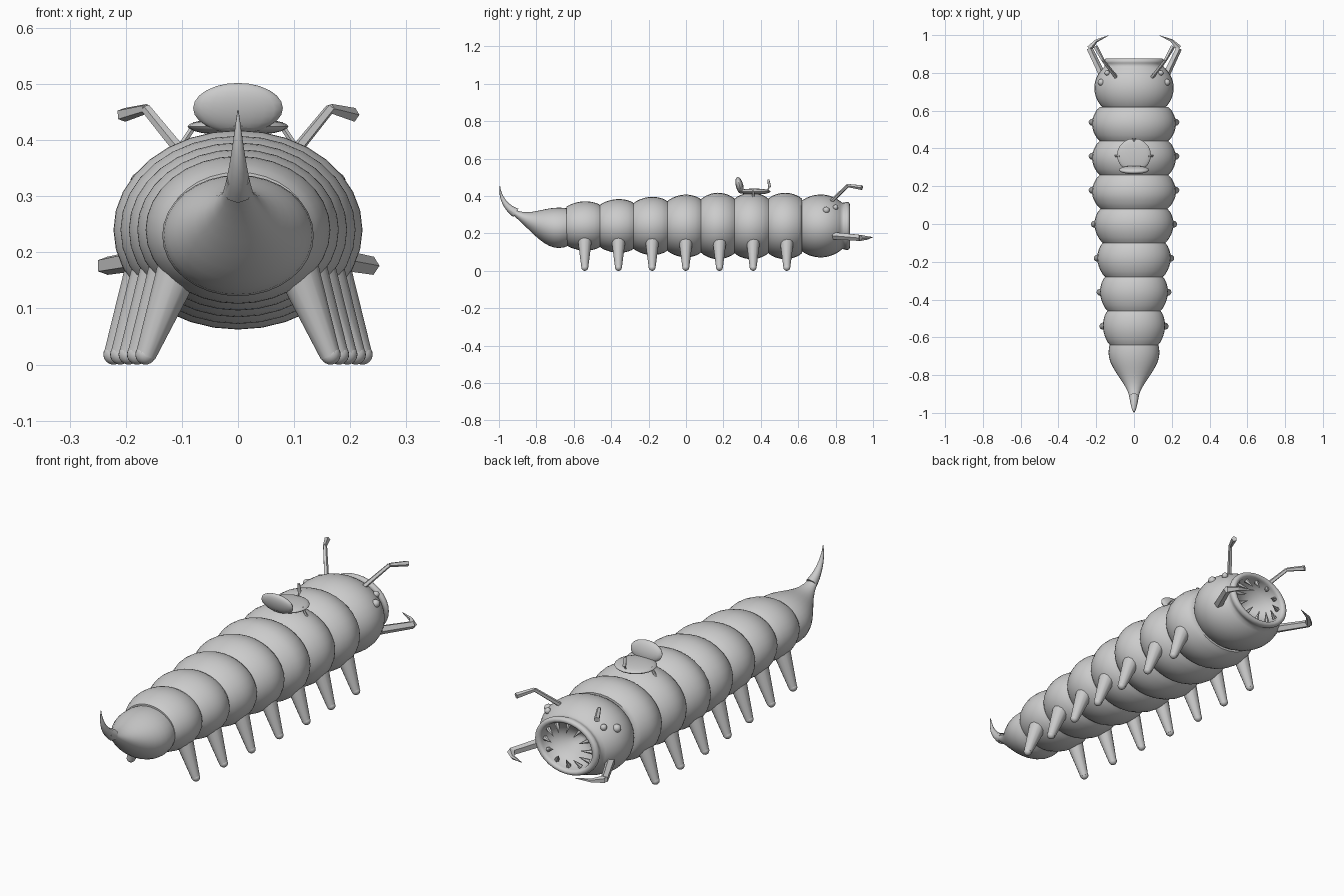
import bpy, bmesh, math
from math import sin, cos, pi
from mathutils import Vector

cube = bpy.data.objects.get("Cube")
if cube:
    bpy.data.objects.remove(cube)

GREY = (0.6, 0.6, 0.6, 1)
skin = bpy.data.materials.new("plain_grey")
skin.use_nodes = True
skin.diffuse_color = GREY
skin.node_tree.nodes["Principled BSDF"].inputs["Base Color"].default_value = GREY

SEGMENTS = 7
PITCH = 0.18
BODY_START = -0.64
AXIS_HEIGHT = 0.24
SIDES = (("left", 1), ("right", -1))


def finish(name, bm, angle):
    """Turn a bmesh into a smooth-shaded object."""
    bmesh.ops.recalc_face_normals(bm, faces=bm.faces)
    mesh = bpy.data.meshes.new(name)
    bm.to_mesh(mesh)
    bm.free()
    mesh.materials.append(skin)
    obj = bpy.data.objects.new(name, mesh)
    bpy.context.collection.objects.link(obj)
    bpy.ops.object.select_all(action="DESELECT")
    obj.select_set(True)
    bpy.context.view_layer.objects.active = obj
    bpy.ops.object.shade_smooth_by_angle(angle=math.radians(angle))
    return obj


def loft(name, rings, sides, angle=50):
    """Skin a row of rings, each given as (centre, side vector, up vector)."""
    bm = bmesh.new()
    loops = []
    for centre, side, up in rings:
        turns = [math.tau * i / sides for i in range(sides)]
        loops.append([bm.verts.new(centre + side * cos(t) + up * sin(t)) for t in turns])
    for near, far in zip(loops, loops[1:]):
        for i in range(sides):
            j = (i + 1) % sides
            bm.faces.new((near[i], near[j], far[j], far[i]))
    bm.faces.new(loops[0])
    bm.faces.new(loops[-1])
    return finish(name, bm, angle)


def trunk(name, stations, flatness=0.8):
    """Oval hull along y from stations of (y, half width, centre height)."""
    rings = [(Vector((0, y, z)), Vector((width, 0, 0)), Vector((0, 0, width * flatness)))
             for y, width, z in stations]
    return loft(name, rings, sides=32)


def tube(name, path, start, end, sides=8, angle=50):
    """Tube along a path whose radius runs evenly from start to end."""
    points = [Vector(p) for p in path]
    last = len(points) - 1
    rings = []
    for i, point in enumerate(points):
        along = (points[min(i + 1, last)] - points[max(i - 1, 0)]).normalized()
        reference = Vector((0, 0, 1)) if abs(along.z) < 0.9 else Vector((0, 1, 0))
        side = along.cross(reference).normalized()
        radius = start + (end - start) * i / last
        rings.append((point, side * radius, side.cross(along) * radius))
    return loft(name, rings, sides, angle)


def tube_pair(name, path, *shape):
    """The same tube on both sides of the body."""
    for label, sign in SIDES:
        tube(f"{label}_{name}", [(sign * x, y, z) for x, y, z in path], *shape)


def blob(name, centre, radii, tilt=0):
    """Ellipsoid part, optionally tilted about the x axis."""
    bm = bmesh.new()
    bmesh.ops.create_uvsphere(bm, u_segments=20, v_segments=12, radius=1)
    bmesh.ops.scale(bm, vec=radii, verts=bm.verts)
    obj = finish(name, bm, angle=50)
    obj.location = centre
    obj.rotation_euler.x = math.radians(tilt)


def girth(y):
    """Largest half width of the body at a given length."""
    return min(0.21 + y / 12, 0.222)


# Body: seven bulges with pinched joints, widening towards the head
STEPS = 12
body = []
for step in range(SEGMENTS * STEPS + 1):
    phase = step / STEPS
    y = BODY_START + PITCH * phase
    bulge = abs(sin(pi * phase)) ** 0.75
    body.append((y, girth(y) * (0.82 + 0.18 * bulge), AXIS_HEIGHT))
trunk("segmented_body", body)

# Head: rounded globe, rolled lip, then a hollow throat
head = []
for step in range(17):
    turn = -0.7 + step * 0.09
    head.append((0.72 + 0.17 * sin(turn), 0.21 * cos(turn), AXIS_HEIGHT))
for step in range(11):
    turn = -0.8 + step * 0.4
    head.append((0.86 + 0.016 * sin(turn), 0.145 + 0.016 * cos(turn), AXIS_HEIGHT))
for depth in range(1, 6):
    ease = depth / 5
    head.append((0.85 - 0.1 * ease, 0.125 * cos(ease * 1.5), AXIS_HEIGHT))
trunk("head", head)

# Teeth around the mouth, pointing inwards
TEETH = 12
for i in range(TEETH):
    turn = math.tau * i / TEETH
    outward = Vector((cos(turn), 0, 0.8 * sin(turn)))
    middle = Vector((0, 0.85, AXIS_HEIGHT))
    tip = Vector((0, 0.02, 0))
    tube(f"tooth_{i}", [middle + outward * 0.12, middle + outward * 0.075 + tip], 0.011, 0.001, 6)

# Tail: tapers and lifts towards a curved spike
tail = []
for step in range(-2, 11):
    t = step / 10
    width = 0.02 + 0.115 * (1 + cos(pi * t)) / 2
    tail.append((-0.68 - 0.265 * t, width, 0.23 + 0.1 * t * t))
trunk("tail", tail)

spike = []
for step in range(9):
    turn = step * 0.2
    spike.append((0, -0.91 - 0.085 * sin(turn), 0.31 + 0.07 * (1 - cos(turn)) + step * 0.009))
tube("tail_spike", spike, 0.026, 0.001)

# Legs: one tapered pair under each segment, with rounded feet
for n in range(SEGMENTS):
    y = BODY_START + PITCH * (n + 0.55)
    foot = girth(y)
    tube_pair(f"leg_{n}", [(foot - 0.07, y, 0.2), (foot, y, 0.015)], 0.042, 0.018, 12)
    for label, sign in SIDES:
        blob(f"{label}_foot_{n}", (sign * foot, y, 0.018), (0.018, 0.018, 0.018))

# Eyes: a large and a small bead on each side
for label, sign in SIDES:
    blob(f"{label}_large_eye", (sign * 0.174, 0.75, 0.325), (0.018, 0.018, 0.018))
    blob(f"{label}_small_eye", (sign * 0.142, 0.8, 0.34), (0.014, 0.014, 0.014))

# Antennae: thin stalk with a bent, thicker end
bend = (0.164, 0.865, 0.456)
tube_pair("antenna_stalk", [(0.09, 0.77, 0.365), bend], 0.011, 0.009, 5, 30)
tube_pair("antenna_end", [bend, (0.205, 0.94, 0.445)], 0.009, 0.013, 5, 30)

# Mandibles: straight arm and hooked claw
elbow = (0.237, 0.93, 0.176)
tube_pair("mandible_arm", [(0.17, 0.79, 0.188), elbow], 0.02, 0.017, 5, 30)
tube_pair("mandible_claw", [elbow, (0.2, 0.97, 0.176), (0.135, 0.998, 0.18)], 0.017, 0.001, 5, 30)

# Saddle: flat seat, raised back, horn and side straps
blob("saddle_seat", (0, 0.365, 0.424), (0.09, 0.088, 0.016))
blob("saddle_back", (0, 0.286, 0.457), (0.08, 0.02, 0.046), tilt=14)
tube("saddle_horn", [(0, 0.43, 0.42), (0, 0.447, 0.45), (0, 0.44, 0.488)], 0.01, 0.006)
tube_pair("saddle_strap", [(0.075, 0.36, 0.43), (0.105, 0.36, 0.385)], 0.006, 0.006, 6)
